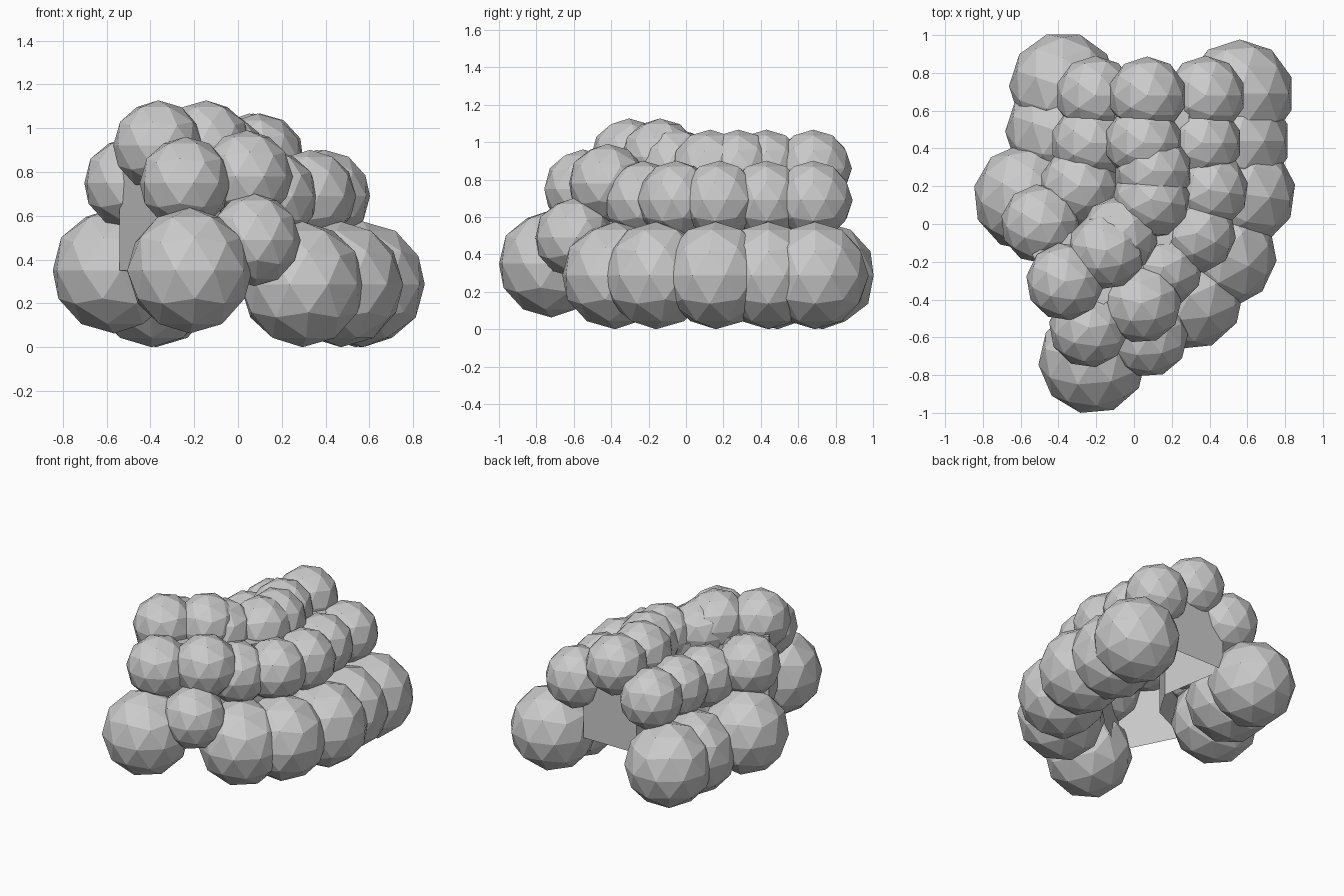
import bpy, bmesh, math

def stones(name, r, items):
    # faceted boulders: x, y, z, turn in degrees
    for i, (x, y, z, a) in enumerate(items):
        bpy.ops.mesh.primitive_ico_sphere_add(subdivisions=2, radius=r, location=(x, y, z),
                                              rotation=(0, 0, math.radians(a)))
        bpy.context.object.name = f"{name}_{i + 1}"

# Large base boulders: outer row, inner row, then the two at the mouth
stones("base_boulder", 0.287, [
    (0.56, 0.69, 0.287, 0), (0.54, 0.44, 0.287, 0), (0.57, 0.16, 0.287, -8),
    (0.47, -0.16, 0.287, -25), (0.295, -0.38, 0.287, -48),
    (-0.375, 0.73, 0.287, 90), (-0.395, 0.49, 0.287, 90),
    (-0.565, 0.14, 0.35, 6), (-0.22, -0.72, 0.35, 95)])

# Middle course
stones("middle_boulder", 0.211, [
    (0.38, 0.68, 0.69, 0), (0.36, 0.43, 0.69, 0), (0.395, 0.18, 0.69, -8),
    (0.33, -0.05, 0.69, -25), (0.155, -0.23, 0.69, -45),
    (-0.205, 0.68, 0.69, 0), (-0.23, 0.43, 0.69, 0), (-0.29, 0.20, 0.69, 0),
    (-0.495, 0.0, 0.75, 6), (-0.24, -0.55, 0.75, 10),
    (0.075, -0.60, 0.49, -50), (0.04, -0.42, 0.78, -50)])

# Crown course
stones("crown_boulder", 0.207, [
    (0.07, 0.68, 0.86, 0), (0.05, 0.43, 0.86, 0), (0.10, 0.28, 0.86, 0), (0.09, 0.13, 0.86, -10),
    (-0.08, -0.06, 0.87, -30), (-0.145, -0.14, 0.92, -45), (-0.365, -0.305, 0.92, 10)])

# Bent core inside the arch, open underneath
sections = [((0.29, 0.74), (-0.13, 0.74), 0.30, 0.84), ((0.29, 0.08), (-0.05, 0.25), 0.30, 0.84),
            ((0.14, -0.20), (-0.18, 0.04), 0.31, 0.86), ((-0.34, -0.56), (-0.54, -0.16), 0.35, 0.90)]
bm = bmesh.new()
rings = [[bm.verts.new((*p, z)) for p, z in ((a, lo), (a, hi), (b, hi), (b, lo))]
         for a, b, lo, hi in sections]
for r0, r1 in zip(rings, rings[1:]):
    for k in range(3):
        bm.faces.new((r0[k], r0[k + 1], r1[k + 1], r1[k]))
bm.faces.new(rings[0])
bm.faces.new(rings[-1])
bmesh.ops.recalc_face_normals(bm, faces=bm.faces)
me = bpy.data.meshes.new("core_shell")
bm.to_mesh(me)
bm.free()
bpy.context.collection.objects.link(bpy.data.objects.new("core_shell", me))
